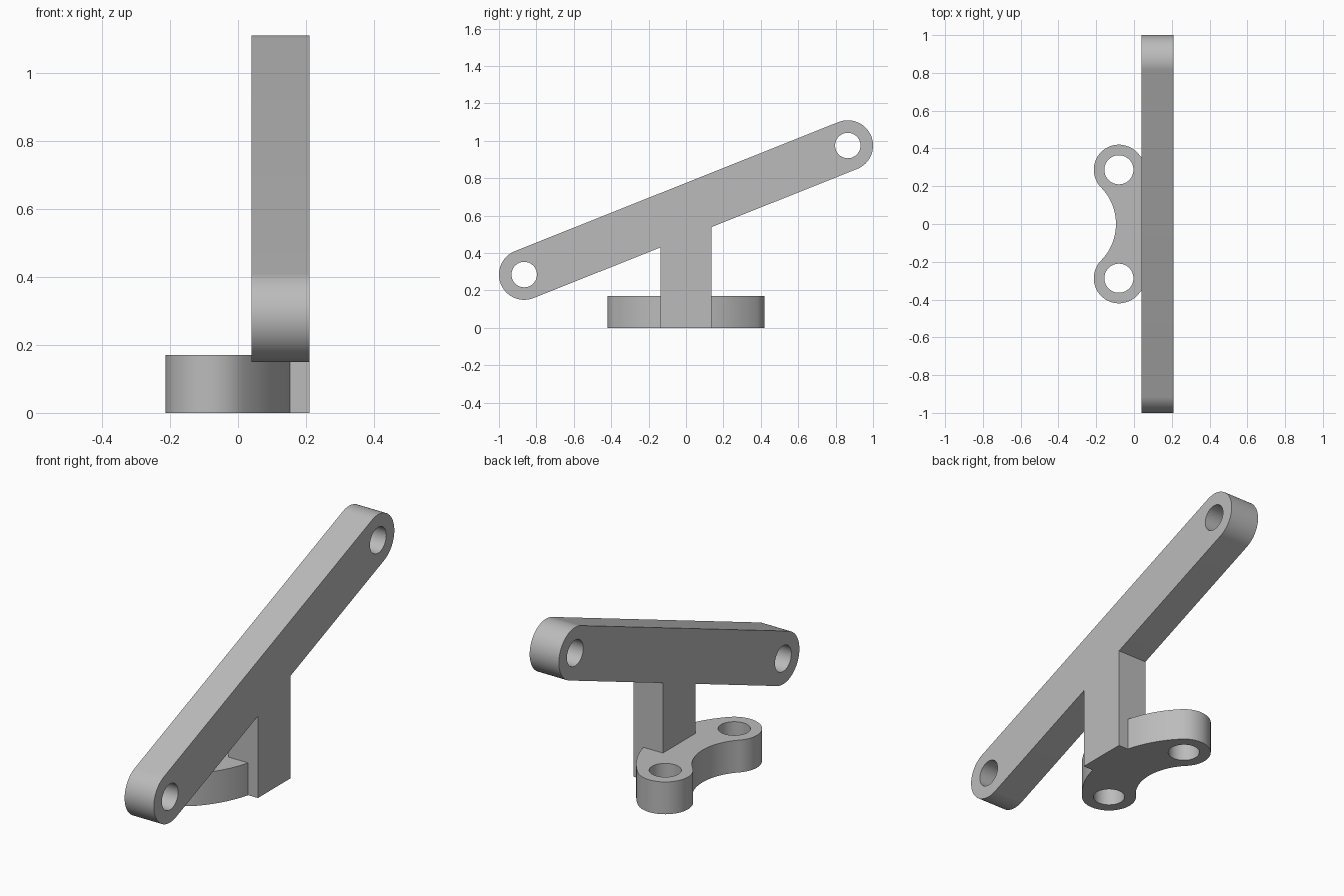
import bpy, bmesh
from math import atan2, cos, sin, tan, pi, hypot
from mathutils import Matrix

cube = bpy.data.objects.get("Cube")
if cube:
    bpy.data.objects.remove(cube)

grey = bpy.data.materials.new("plain grey")
grey.use_nodes = True
grey.diffuse_color = (0.5, 0.5, 0.5, 1)
grey.node_tree.nodes["Principled BSDF"].inputs["Base Color"].default_value = grey.diffuse_color


def arc(cx, cy, r, start, end, n=40):
    return [(cx + r * cos(start + (end - start) * i / n),
             cy + r * sin(start + (end - start) * i / n)) for i in range(n + 1)]


def prism(name, outline, depth, matrix):
    """Extrude a flat outline along local z, then place it."""
    bm = bmesh.new()
    face = bm.faces.new([bm.verts.new((u, v, 0)) for u, v in outline])
    moved = bmesh.ops.extrude_face_region(bm, geom=[face])["geom"]
    bmesh.ops.translate(bm, vec=(0, 0, depth),
                        verts=[g for g in moved if isinstance(g, bmesh.types.BMVert)])
    bmesh.ops.recalc_face_normals(bm, faces=bm.faces)
    bm.transform(matrix)
    mesh = bpy.data.meshes.new(name)
    bm.to_mesh(mesh)
    bm.free()
    mesh.materials.append(grey)
    obj = bpy.data.objects.new(name, mesh)
    bpy.context.collection.objects.link(obj)
    return obj


def combine(target, tool, operation):
    """Apply a boolean and remove its tool."""
    mod = target.modifiers.new(operation, "BOOLEAN")
    mod.operation, mod.solver, mod.object = operation, "EXACT", tool
    bpy.context.view_layer.objects.active = target
    bpy.ops.object.modifier_apply(modifier=mod.name)
    bpy.data.objects.remove(tool)


# Slanted arm and upright post share one profile in the y-z plane
end_y, mid_z, rise, r = 0.865, 0.63, 0.345, 0.135
post, arm_x, thick = 0.135, 0.04, 0.17
slope = atan2(rise, end_y)


def underside(y):
    return mid_z + y * tan(slope) - r / cos(slope)


outline = (arc(end_y, mid_z + rise, r, slope + pi / 2, slope - pi / 2)
           + [(post, underside(post)), (post, 0), (-post, 0), (-post, underside(-post))]
           + arc(-end_y, mid_z - rise, r, slope - pi / 2, slope - 3 * pi / 2))
# local x -> y, local y -> z, local z -> x
side_on = Matrix(((0, 0, 1, 0), (1, 0, 0, 0), (0, 1, 0, 0), (0, 0, 0, 1)))
bracket = prism("bracket_arm_and_base", outline, thick, Matrix.Translation((arm_x, 0, 0)) @ side_on)

# Crescent foot with a round ear at each end
ear_x, ear_y, ear_r = -0.08, 0.287, 0.133
centre_x = -0.372
reach = hypot(ear_x - centre_x, ear_y)
a = atan2(ear_y, ear_x - centre_x)
foot = (arc(centre_x, 0, reach + ear_r, -a, a)[:-1]
        + arc(ear_x, ear_y, ear_r, a, a + pi)[:-1]
        + arc(centre_x, 0, reach - ear_r, a, -a)[:-1]
        + arc(ear_x, -ear_y, ear_r, pi - a, 2 * pi - a)[:-1])
combine(bracket, prism("foot", foot, thick, Matrix.Identity(4)), "UNION")

# Bolt holes through the arm ends and the ears
for s in (-1, 1):
    hole = arc(s * end_y, mid_z + s * rise, 0.068, 0, 2 * pi, 48)[:-1]
    combine(bracket, prism("arm_hole", hole, 0.4, side_on), "DIFFERENCE")
    hole = arc(ear_x, s * ear_y, 0.077, 0, 2 * pi, 48)[:-1]
    combine(bracket, prism("ear_hole", hole, 0.4, Matrix.Translation((0, 0, -0.1))), "DIFFERENCE")

bpy.ops.object.select_all(action="DESELECT")
bracket.select_set(True)
bpy.context.view_layer.objects.active = bracket
bpy.ops.object.shade_smooth_by_angle(angle=0.5)
